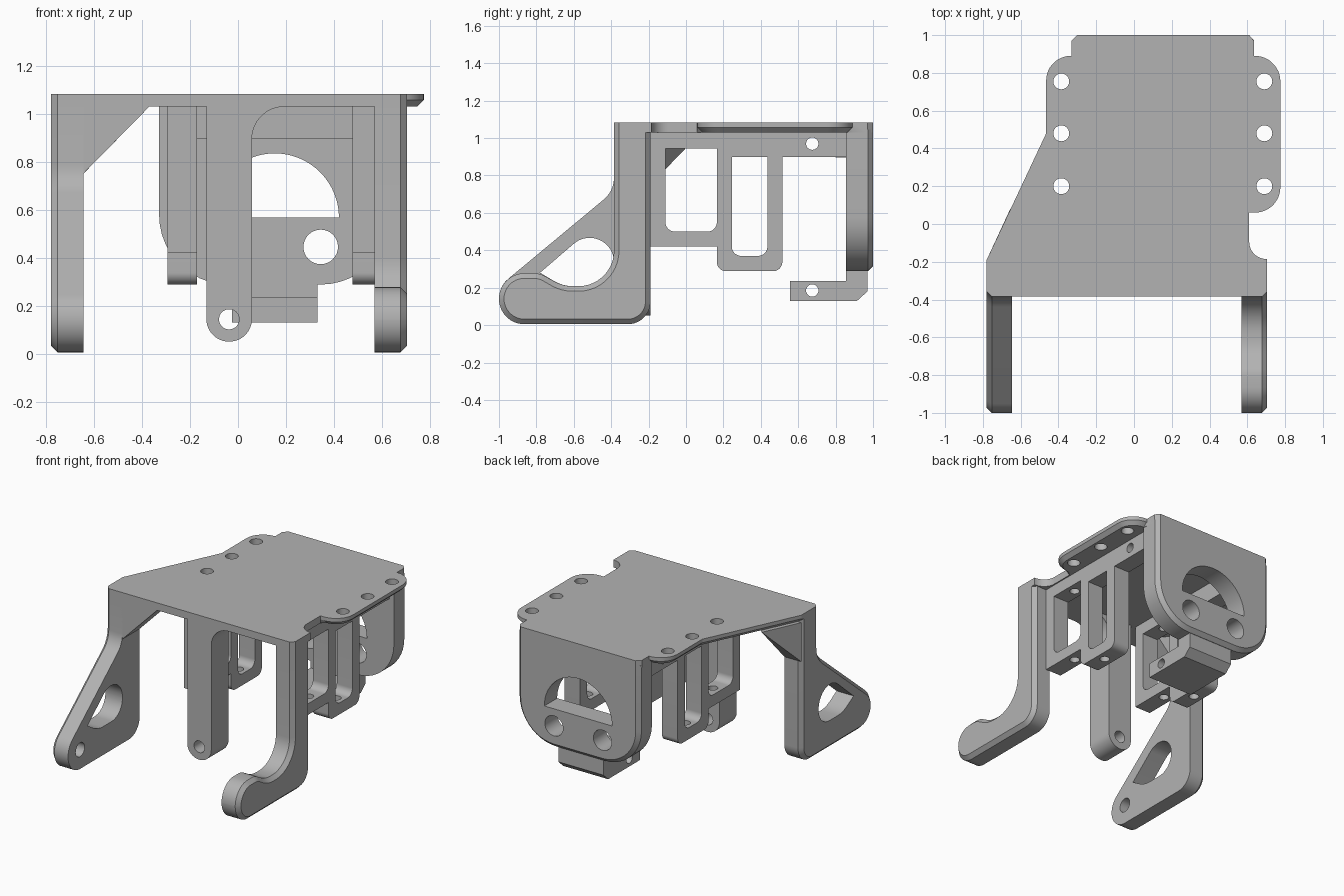
import bpy, bmesh, math
from mathutils import Vector, Matrix

cube = bpy.data.objects.get("Cube")
if cube:
    bpy.data.objects.remove(cube)

grey = bpy.data.materials.new("plain grey")
grey.use_nodes = True
COLOUR = (0.45, 0.45, 0.45, 1)
grey.diffuse_color = COLOUR
grey.node_tree.nodes["Principled BSDF"].inputs["Base Color"].default_value = COLOUR

TOP, UNDER, JOIN = 1.083, 1.03, 1.045   # plate top, plate underside, overlap height
FRONT, LEG_BACK = -0.385, -0.19
MID = 0.153                             # centre line of the brackets and back plate
CH = 0.027


def arc(cx, cy, r, a0, a1, n=16):
    return [(cx + r * math.cos(math.radians(a0 + (a1 - a0) * i / n)),
             cy + r * math.sin(math.radians(a0 + (a1 - a0) * i / n))) for i in range(n + 1)]


def rounded(corners):
    """Outline from (x, y) or (x, y, radius) corners, with the radii filled in."""
    out = []
    for i, c in enumerate(corners):
        p = Vector(c[:2])
        if len(c) < 3:
            out.append(p)
            continue
        u = (Vector(corners[i - 1][:2]) - p).normalized()
        v = (Vector(corners[(i + 1) % len(corners)][:2]) - p).normalized()
        half = u.angle(v) / 2
        t = c[2] / math.tan(half)
        mid = p + (u + v).normalized() * c[2] / math.sin(half)
        s, e = p + u * t - mid, p + v * t - mid
        sweep = math.atan2(s.x * e.y - s.y * e.x, s.dot(e))
        n = max(2, round(abs(sweep) / math.radians(8)))
        out += [mid + Matrix.Rotation(sweep * k / n, 2) @ s for k in range(n + 1)]
    return out


def solid(name, pts, axis, lo, hi, chamfer_at=None, rule=lambda m: m.z < UNDER):
    """Extrude an outline along an axis, optionally chamfering one end face."""
    place = {"x": lambda a, b, w: (w, a, b),
             "y": lambda a, b, w: (a, w, b),
             "z": lambda a, b, w: (a, b, w)}[axis]
    k = "xyz".index(axis)
    bm = bmesh.new()
    face = bm.faces.new([bm.verts.new(place(p[0], p[1], lo)) for p in pts])
    new = bmesh.ops.extrude_face_region(bm, geom=[face], use_keep_orig=True)["geom"]
    shift = Vector(place(0, 0, hi - lo))
    bmesh.ops.translate(bm, vec=shift, verts=[g for g in new if isinstance(g, bmesh.types.BMVert)])
    bmesh.ops.recalc_face_normals(bm, faces=bm.faces)
    if chamfer_at is not None:
        edges = [e for e in bm.edges
                 if all(abs(v.co[k] - chamfer_at) < 1e-5 for v in e.verts)
                 and rule((e.verts[0].co + e.verts[1].co) / 2)]
        bmesh.ops.bevel(bm, geom=edges, offset=CH, offset_type='OFFSET', segments=1,
                        profile=0.5, affect='EDGES', clamp_overlap=False)
    return finish(name, bm)


def finish(name, bm):
    mesh = bpy.data.meshes.new(name)
    bm.to_mesh(mesh)
    bm.free()
    mesh.materials.append(grey)
    obj = bpy.data.objects.new(name, mesh)
    bpy.context.collection.objects.link(obj)
    return obj


def hole(axis, a, b, r, lo, hi):
    return solid("cutter", arc(a, b, r, 0, 360, 32)[:-1], axis, lo, hi)


def cut(obj, cutters):
    """Subtract the cutters, then remove them."""
    for c in cutters:
        c.hide_render = True
        mod = obj.modifiers.new("cut", 'BOOLEAN')
        mod.object, mod.operation, mod.solver = c, 'DIFFERENCE', 'EXACT'
    graph = bpy.context.evaluated_depsgraph_get()
    mesh = bpy.data.meshes.new_from_object(obj.evaluated_get(graph))
    obj.modifiers.clear()
    obj.data = mesh
    for c in cutters:
        bpy.data.objects.remove(c)


# Top plate with rounded side flanges and mounting holes
plate_outline = rounded([
    (-0.30, 1), (-0.33, 0.97), (-0.33, 0.89), (-0.465, 0.89, 0.13), (-0.465, 0.48),
    (-0.78, LEG_BACK), (-0.78, FRONT + CH), (-0.78 + CH, FRONT), (0.705 - CH, FRONT),
    (0.705, FRONT + CH), (0.705, -0.185), (0.61, -0.185, 0.09), (0.61, 0.06),
    (0.775, 0.06, 0.135), (0.775, 0.89, 0.135), (0.635, 0.89), (0.635, 0.97), (0.61, 1)])
plate = solid("top_plate", plate_outline, "z", UNDER, TOP, UNDER,
              lambda m: 0.05 < m.y < 0.895)
cut(plate, [hole("z", x, y, 0.042, 0.9, 1.2)
            for x in (-0.385, 0.69) for y in (0.2, 0.48, 0.755)])

# Hooked front leg on the left
foot_back = [(LEG_BACK, 0.005, 0.12), (LEG_BACK, JOIN), (FRONT, JOIN)]
hook = rounded(foot_back + [
    (FRONT, 0.208, 0.19), (-0.66, 0.208, 0.2), (-0.78, 0.277, 0.12),
    (-1, 0.277, 0.135), (-1, 0.005, 0.135)])
solid("left_hook_leg", hook, "x", 0.57, 0.705, 0.705)

# Braced front leg on the right, with an opening and a blind pivot hole
braced = rounded(foot_back + [(FRONT, 0.717, 0.15)] + arc(-0.863, 0.142, 0.137, 130, 270))
leg = solid("right_braced_leg", braced, "x", -0.78, -0.645, -0.78)
opening = rounded([(-0.78, 0.28), (FRONT, 0.62, 0.13), (FRONT, 0.208, 0.12),
                   (-0.66, 0.208, 0.2)])
cut(leg, [solid("cutter", opening, "x", -0.9, -0.5),
          hole("x", -0.863, 0.142, 0.05, -0.72, -0.5)])

# Corner gusset between the right leg and the plate
solid("front_gusset", [(-0.66, 0.735), (-0.37, UNDER), (-0.37, JOIN), (-0.66, JOIN)],
      "y", FRONT, LEG_BACK)
bm = bmesh.new()
for co in ((-0.78, LEG_BACK, 0.75), (-0.645, LEG_BACK, 0.75), (-0.37, LEG_BACK, UNDER),
           (-0.78, LEG_BACK, UNDER), (-0.655, 0.08, UNDER)):
    bm.verts.new(co)
bmesh.ops.convex_hull(bm, input=bm.verts)
bmesh.ops.recalc_face_normals(bm, faces=bm.faces)
finish("side_gusset", bm)

# Middle post with a pivot hole and a fillet on one side
post = rounded([(-0.132, JOIN), (-0.132, 0.05, 0.094), (0.058, 0.05, 0.094),
                (0.058, UNDER, 0.135), (0.2, UNDER), (0.2, JOIN)])
post = solid("middle_post", post, "y", FRONT, LEG_BACK)
cut(post, [hole("y", -0.037, 0.143, 0.042, -0.6, 0)])

# Pair of windowed side brackets with screw holes
bracket = rounded([(LEG_BACK, JOIN), (LEG_BACK, 0.42), (0.165, 0.42), (0.165, 0.288, 0.05),
                   (0.515, 0.288, 0.05), (0.515, 0.9), (0.87, 0.9), (0.87, JOIN)])
windows = [[(-0.11, 0.945), (-0.11, 0.5, 0.05), (0.165, 0.5, 0.05), (0.165, 0.945)],
           [(0.245, 0.9), (0.245, 0.37, 0.05), (0.435, 0.37, 0.05), (0.435, 0.9)]]
for side, name in ((-1, "right_bracket"), (1, "left_bracket")):
    x = MID + side * 0.386
    frame = solid(name, bracket, "x", x - 0.062, x + 0.062)
    cut(frame, [solid("cutter", rounded(w), "x", x - 0.2, x + 0.2) for w in windows]
        + [hole("x", 0.675, 0.97, 0.033, x - 0.2, x + 0.2),
           hole("z", x, 0.03, 0.033, 0.3, 1.0), hole("z", x, 0.34, 0.033, 0.2, 0.6)])

# Rounded back plate with a half-round window and two holes
back = rounded([(MID - 0.482, JOIN), (MID - 0.482, 0.288, 0.29),
                (MID + 0.482, 0.288, 0.29), (MID + 0.482, JOIN)])
back = solid("back_plate", back, "y", 0.855, 1, 1)
cut(back, [solid("cutter", arc(MID, 0.567, 0.268, 0, 180, 32), "y", 0.7, 1.2)]
    + [hole("y", MID + s * 0.192, 0.445, 0.072, 0.7, 1.2) for s in (-1, 1)])

# Rib across the back plate, under the top plate
solid("back_rib", [(MID - 0.35, 0.895), (MID + 0.35, 0.895), (MID + 0.35, JOIN),
                   (MID - 0.35, JOIN)], "y", 0.8, 0.87)

# Lower block hanging from the back plate, drilled from the side
block = [(0.555, 0.13), (0.915, 0.13), (0.97, 0.18), (0.97, 0.31), (0.855, 0.31),
         (0.855, 0.237), (0.555, 0.237)]
block = solid("lower_block", block, "x", MID - 0.178, MID + 0.178)
cut(block, [hole("x", 0.675, 0.185, 0.033, -0.3, 0.6)])

# Smooth the curves and keep the edges crisp
bpy.ops.object.select_all(action='DESELECT')
for obj in bpy.context.collection.objects:
    if obj.type == 'MESH' and grey.name in obj.data.materials:
        obj.select_set(True)
        bpy.context.view_layer.objects.active = obj
bpy.ops.object.shade_smooth_by_angle(angle=math.radians(25))
